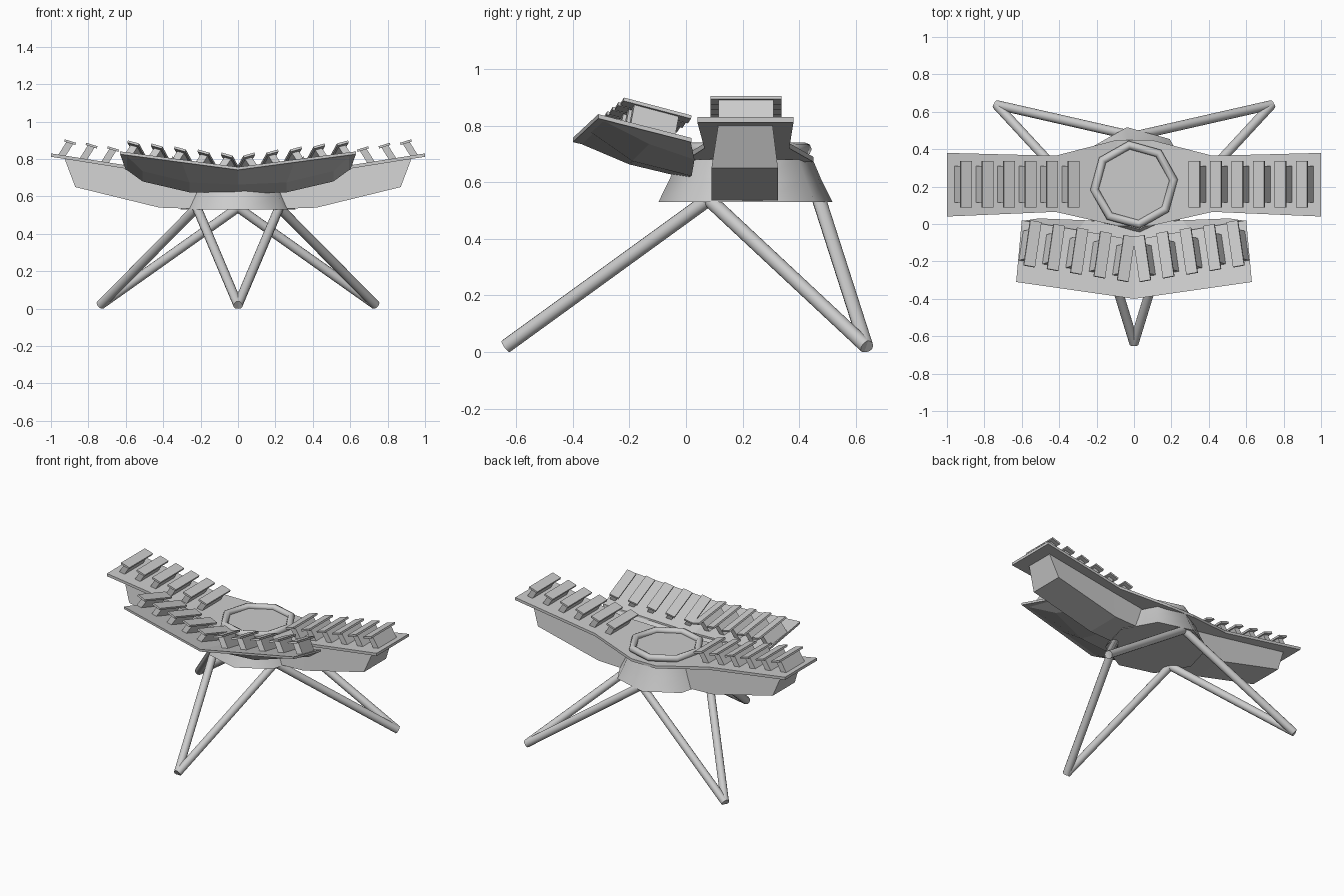
import bpy, bmesh, math
from mathutils import Vector, Matrix

if "Cube" in bpy.data.objects:
    bpy.data.objects.remove(bpy.data.objects["Cube"])


def finish(name, bm, smooth=False):
    bmesh.ops.recalc_face_normals(bm, faces=bm.faces)
    me = bpy.data.meshes.new(name)
    bm.to_mesh(me)
    bm.free()
    ob = bpy.data.objects.new(name, me)
    bpy.context.collection.objects.link(ob)
    if smooth:
        bpy.ops.object.select_all(action='DESELECT')
        bpy.context.view_layer.objects.active = ob
        ob.select_set(True)
        bpy.ops.object.shade_smooth_by_angle(angle=math.radians(50))
    return ob


def add_loft(bm, sections):
    """Join equal-length closed sections and cap both ends."""
    rings = [[bm.verts.new(p) for p in s] for s in sections]
    n = len(rings[0])
    for a, b in zip(rings, rings[1:]):
        for i in range(n):
            j = (i + 1) % n
            bm.faces.new((a[i], a[j], b[j], b[i]))
    bm.faces.new(rings[0])
    bm.faces.new(rings[-1])


def loft(name, sections, smooth=False):
    bm = bmesh.new()
    add_loft(bm, sections)
    return finish(name, bm, smooth)


def circle(r, z, n=8, phase=math.radians(7), cy=0.21):
    return [(r * math.cos(phase + i * math.tau / n),
             cy + r * math.sin(phase + i * math.tau / n), z) for i in range(n)]


def tube(name, a, b, r=0.025, n=12):
    a, b = Vector(a), Vector(b)
    q = (b - a).to_track_quat('Z', 'Y')
    secs = [[c + q @ Vector((r * math.cos(i * math.tau / n), r * math.sin(i * math.tau / n), 0))
             for i in range(n)] for c in (a, b)]
    loft(name, secs, True)


def key(name, base, ex, ey, stand_half, bar_half=0.125):
    """A flat bar on a leaning post; ex points outward, ey along the bar."""
    ex, ey = Vector(ex).normalized(), Vector(ey).normalized()
    n = ex.cross(ey).normalized()
    if n.z < 0:
        n = -n
    base = Vector(base)

    def prism(part, prof, half):
        loft(name + part, [[base + ex * u + n * v + ey * h for u, v in prof] for h in (-half, half)])
    prism("_post", [(0.022, -0.005), (0.062, -0.005), (0.03, 0.07), (-0.01, 0.07)], stand_half)
    prism("_bar", [(-0.02, 0.063), (0.042, 0.072), (0.04, 0.084), (-0.022, 0.075)], bar_half)


# Legs: three feet, each with two tubes to the hub corners
nodes = {"left": (-0.22, 0.08, 0.54), "right": (0.22, 0.08, 0.54), "rear": (0, 0.47, 0.54)}
feet = {"front": ((0, -0.637, 0.02), ("left", "right")),
        "rear_left": ((-0.735, 0.637, 0.02), ("left", "rear")),
        "rear_right": ((0.735, 0.637, 0.02), ("right", "rear"))}
for fname, (foot, tops) in feet.items():
    for t in tops:
        tube(f"{fname}_leg_to_{t}", foot, nodes[t])

# Hub dome
loft("hub", [circle(0.31, 0.53), circle(0.27, 0.61), circle(0.24, 0.68)], True)

# Wing deck plate
deck = []
for x, y0, y1, z in [(-1, .04, .38, .83), (-.42, .065, .365, .738), (-.09, -.01, .45, .69),
                     (.09, -.01, .45, .69), (.42, .065, .365, .738), (1, .04, .38, .83)]:
    deck.append([(x, y0, z), (x, y1, z), (x, y1, z - .018), (x, y0, z - .018)])
loft("wing_deck", deck)

# Ring and disc on the hub
ring_bm = bmesh.new()
prev = []
for i in range(8):
    a = math.radians(7) + i * math.tau / 8
    prev.append([ring_bm.verts.new(((.213 + .023 * math.cos(b)) * math.cos(a),
                                    .21 + (.213 + .023 * math.cos(b)) * math.sin(a),
                                    .717 + .023 * math.sin(b)))
                 for b in [k * math.tau / 8 for k in range(8)]])
for i in range(8):
    for k in range(8):
        a, b, m = prev[i], prev[(i + 1) % 8], (k + 1) % 8
        ring_bm.faces.new((a[k], a[m], b[m], b[k]))
finish("hub_ring", ring_bm, True)
loft("hub_disc", [circle(.2, .67), circle(.2, .712)])

# Wing bodies and wing keys
for s, side in ((-1, "left"), (1, "right")):
    secs = []
    for xt, xb, zb in [(.12, .12, .53), (.42, .42, .54), (.93, .87, .65)]:
        zt = .66 + .16 * xt
        secs.append([(s * xt, .115, zt), (s * xt, .305, zt), (s * xb, .325, zb), (s * xb, .09, zb)])
    loft(f"{side}_wing_body", secs)
    for i in range(6):
        x = .325 + .115 * i
        key(f"{side}_wing_key_{i + 1}", (s * x, .212, .672 + .16 * x), (s, 0, .16), (0, 1, 0), .097)


# Front tray: a folded, tilted plate
def tray_z(x, y):
    return .661 + .167 * abs(x) - .24 * y


plate, body = [], []
for x, y0, y1 in [(-1, 0, 0), (0, 0, 0), (1, 0, 0)]:
    xf, xb = .63 * x, .6 * x
    yf, yb = -.4 + .09 * abs(x), -.085 + .105 * abs(x)
    zf, zb = tray_z(xf, yf), tray_z(xb, yb)
    plate.append([(xf, yf, zf), (xb, yb, zb), (xb, yb, zb - .015), (xf, yf, zf - .015)])
loft("tray_plate", plate)

# Tray body under the plate: x top, x bottom, bottom front y/z, bottom back y/z
half = [(0, 0, -.2, .663, 0, .615), (.3, .26, -.19, .675, .02, .622), (.6, .51, -.13, .735, .03, .68)]
for s, (xt, xb, yf, zf, yb, zb) in [(-1, h) for h in half[:0:-1]] + [(1, h) for h in half]:
    ytf, ytb = -.385 + .143 * xt, -.08 + .16 * xt
    body.append([(s * xt, ytf, tray_z(xt, ytf) - .012), (s * xt, ytb, tray_z(xt, ytb) - .012),
                 (s * xb, yb, zb), (s * xb, yf, zf)])
loft("tray_body", body)

# Tray keys
for s, side in ((-1, "left"), (1, "right")):
    for i in range(5):
        x = .045 + .125 * i
        y = -.21 + .157 * x
        key(f"{side}_tray_key_{i + 1}", (s * x, y, tray_z(x, y)),
            (s, .145, .167 - .24 * .145), (-.145 * s, 1, -.24 - .145 * .167), .082)
